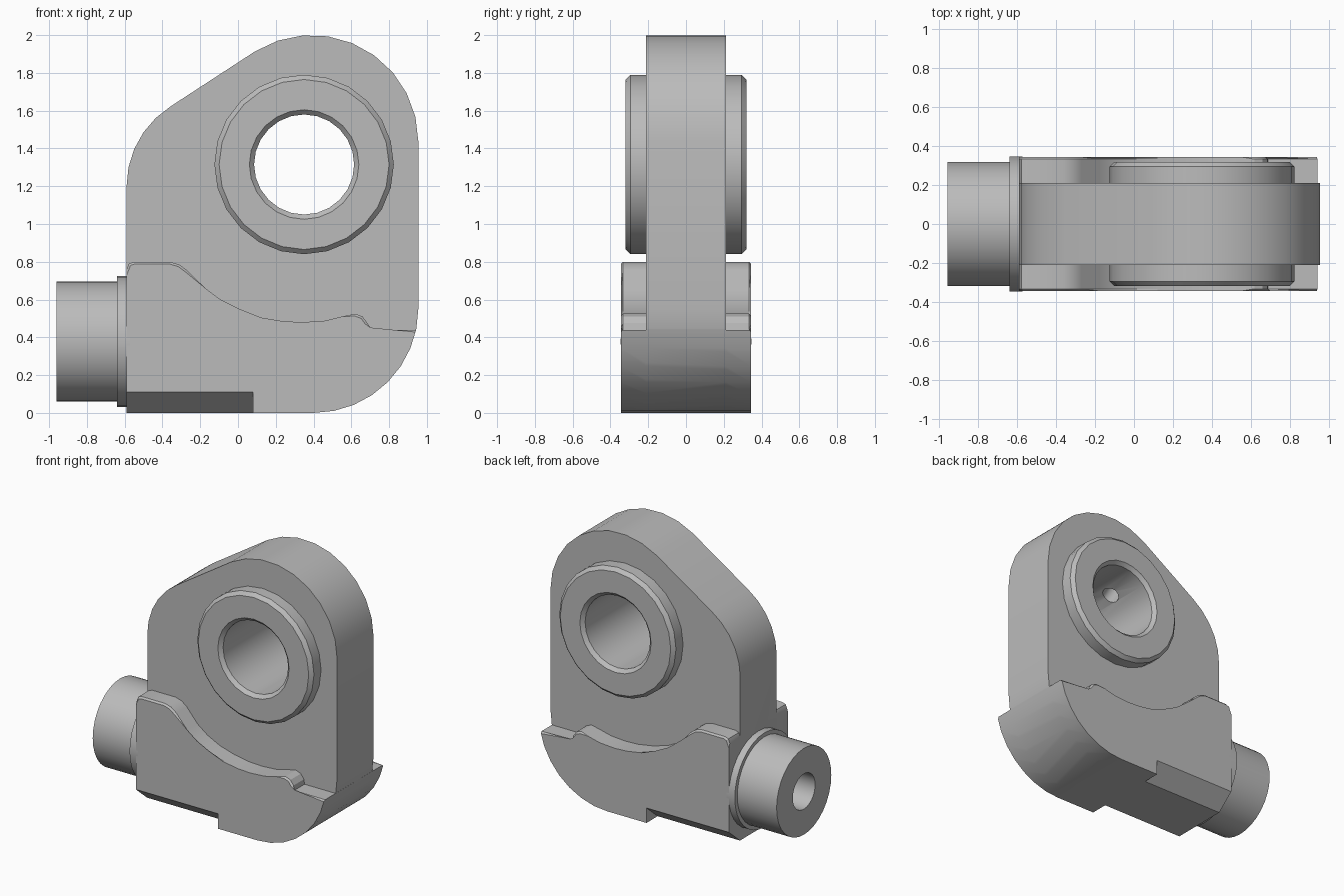
import bpy, bmesh
from math import sin, cos, pi, radians
from mathutils import Vector

if "Cube" in bpy.data.objects:
    bpy.data.objects.remove(bpy.data.objects["Cube"], do_unlink=True)

grey = bpy.data.materials.new("machined_grey")
grey.use_nodes = True
colour = (0.5, 0.5, 0.5, 1)
grey.diffuse_color = colour
grey.node_tree.nodes["Principled BSDF"].inputs["Base Color"].default_value = colour

LEFT, RIGHT = -0.59, 0.955
BORE = Vector((0.35, 0, 1.315))


def arc(cx, cz, r, start, end, steps):
    angles = [radians(start + (end - start) * i / steps) for i in range(steps + 1)]
    return [(cx + r * cos(a), cz + r * sin(a)) for a in angles]


def finish(name, bm):
    bmesh.ops.recalc_face_normals(bm, faces=bm.faces)
    mesh = bpy.data.meshes.new(name)
    bm.to_mesh(mesh)
    bm.free()
    mesh.materials.append(grey)
    obj = bpy.data.objects.new(name, mesh)
    bpy.context.collection.objects.link(obj)
    return obj


def prism(name, outline, half, bevel_above=None):
    """Extrude an x-z outline symmetrically along y."""
    bm = bmesh.new()
    front = [bm.verts.new((x, -half, z)) for x, z in outline]
    back = [bm.verts.new((x, half, z)) for x, z in outline]
    bm.faces.new(front)
    bm.faces.new(back[::-1])
    n = len(outline)
    for i in range(n):
        j = (i + 1) % n
        bm.faces.new((front[i], back[i], back[j], front[j]))
    if bevel_above is not None:
        edges = [e for e in bm.edges
                 if abs(e.verts[0].co.y - e.verts[1].co.y) < 0.001
                 and min(v.co.z for v in e.verts) > bevel_above]
        bmesh.ops.bevel(bm, geom=edges, offset=0.012, segments=1, affect='EDGES')
    return finish(name, bm)


def lathe(name, profile, origin, axis, sides, closed=False):
    """Revolve (radius, distance) points about an axis."""
    bm = bmesh.new()
    turn = Vector(axis).to_track_quat('Z', 'Y')
    rings = []
    for r, d in profile:
        rings.append([bm.verts.new(Vector(origin) + turn @ Vector(
            (r * cos(2 * pi * i / sides), r * sin(2 * pi * i / sides), d)))
            for i in range(sides)])
    pairs = list(zip(rings, rings[1:]))
    if closed:
        pairs.append((rings[-1], rings[0]))
    else:
        bm.faces.new(rings[0])
        bm.faces.new(rings[-1])
    for a, b in pairs:
        for i in range(sides):
            j = (i + 1) % sides
            bm.faces.new((a[i], a[j], b[j], b[i]))
    return finish(name, bm)


def boolean(target, tool, operation):
    mod = target.modifiers.new("boolean", 'BOOLEAN')
    mod.operation = operation
    mod.solver = 'EXACT'
    mod.object = tool
    bpy.context.view_layer.objects.active = target
    bpy.ops.object.modifier_apply(modifier=mod.name)
    bpy.data.objects.remove(tool, do_unlink=True)


# Upright plate with rounded shoulders
corner = arc(0.4, 0.555, 0.555, -90, 0, 8)
plate_outline = [(LEFT, 0)] + corner
plate_outline += arc(0.39, 1.435, 0.565, 0, 122, 9)
plate_outline += arc(-0.09, 1.2, 0.5, 122, 180, 5)
body = prism("bracket_body", plate_outline, 0.212)

# Thick base with a wavy upper edge
wave = [(0.69, 0.44), (0.685, 0.475), (0.66, 0.51), (0.62, 0.525), (0.55, 0.51),
        (0.46, 0.488), (0.34, 0.48), (0.24, 0.485), (0.12, 0.505), (0, 0.54),
        (-0.1, 0.59), (-0.18, 0.65), (-0.27, 0.755), (-0.31, 0.785), (-0.36, 0.8),
        (-0.55, 0.8), (-0.578, 0.79), (LEFT, 0.76)]
base_outline = [(LEFT, 0)] + [p for p in corner if p[1] < 0.42]
base_outline += [(0.943, 0.44)] + wave
base = prism("base", base_outline, 0.345, bevel_above=0.43)

# Chamfered relief under the base on both sides
for side in (-1, 1):
    bm = bmesh.new()
    section = [(0.345, 0.11), (0.215, 0), (0.215, -0.1), (0.5, -0.1), (0.5, 0.11)]
    ends = [[bm.verts.new((x, side * y, z)) for y, z in section] for x in (-0.8, 0.08)]
    for ring in ends:
        bm.faces.new(ring)
    for i in range(5):
        j = (i + 1) % 5
        bm.faces.new((ends[0][i], ends[0][j], ends[1][j], ends[1][i]))
    boolean(base, finish("relief_cutter", bm), 'DIFFERENCE')

boolean(body, base, 'UNION')
boolean(body, lathe("bore_cutter", [(0.4, -0.6), (0.4, 0.6)], BORE, (0, 1, 0), 24),
        'DIFFERENCE')

# Bearing boss: chamfered ring passing through the plate
half_ring = [(0.265, 0.295), (0.29, 0.32), (0.45, 0.32), (0.475, 0.295)]
ring = half_ring + [(r, -d) for r, d in reversed(half_ring)]
boss = lathe("bearing_boss", ring, BORE, (0, 1, 0), 24, closed=True)

# Blind oil hole in the bore wall
slant = (cos(radians(122)), 0, sin(radians(122)))
boolean(boss, lathe("oil_cutter", [(0.06, 0.15), (0.06, 0.42)], BORE, slant, 16),
        'DIFFERENCE')

# Side spigot with collar and blind hole
spigot_profile = [(0.13, 0.01), (0.13, 0.38), (0.318, 0.38), (0.318, 0.06),
                  (0.347, 0.06), (0.347, -0.008), (0.13, -0.008)]
spigot = lathe("side_spigot", spigot_profile, (LEFT + 0.01, 0, 0.378), (-1, 0, 0), 32,
               closed=True)

# Smooth curved walls, keep machined edges sharp
bpy.ops.object.select_all(action='DESELECT')
for obj in (body, boss, spigot):
    obj.select_set(True)
bpy.context.view_layer.objects.active = body
bpy.ops.object.shade_smooth_by_angle(angle=radians(25))
